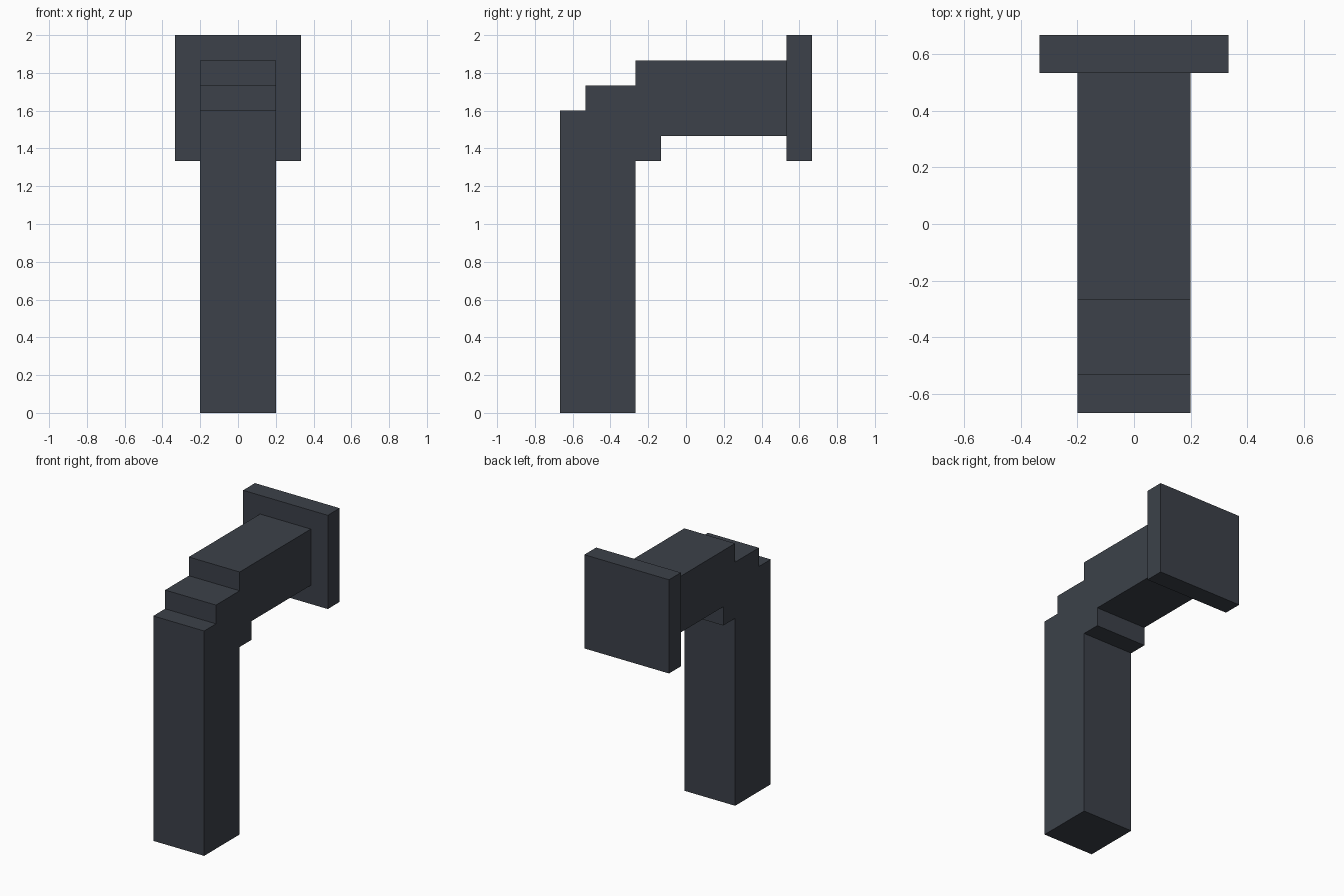
import bpy
import bmesh

if "Cube" in bpy.data.objects:
    bpy.data.objects.remove(bpy.data.objects["Cube"])

U = 2 / 15  # grid step shared by all parts

slate = bpy.data.materials.new("dark_slate")
slate.diffuse_color = (0.045, 0.053, 0.067, 1)
slate.use_nodes = True
slate.node_tree.nodes["Principled BSDF"].inputs["Base Color"].default_value = slate.diffuse_color


def extrude_profile(name, points, half_width):
    """Extrude a closed (y, z) outline symmetrically along x."""
    bm = bmesh.new()
    face = bm.faces.new([bm.verts.new((-half_width, y * U, z * U)) for y, z in points])
    result = bmesh.ops.extrude_face_region(bm, geom=[face])
    moved = [v for v in result["geom"] if isinstance(v, bmesh.types.BMVert)]
    bmesh.ops.translate(bm, verts=moved, vec=(2 * half_width, 0, 0))
    bmesh.ops.recalc_face_normals(bm, faces=bm.faces)
    mesh = bpy.data.meshes.new(name)
    bm.to_mesh(mesh)
    bm.free()
    mesh.materials.append(slate)
    obj = bpy.data.objects.new(name, mesh)
    bpy.context.collection.objects.link(obj)
    return obj


# Square pipe: upright leg, stepped elbow, horizontal arm
extrude_profile("bent_pipe", [
    (-5, 0), (-2, 0), (-2, 10), (-1, 10), (-1, 11), (4, 11),
    (4, 14), (-2, 14), (-2, 13), (-4, 13), (-4, 12), (-5, 12),
], 1.5 * U)

# Square flange at the back end of the arm
extrude_profile("end_flange", [(4, 10), (5, 10), (5, 15), (4, 15)], 2.5 * U)
